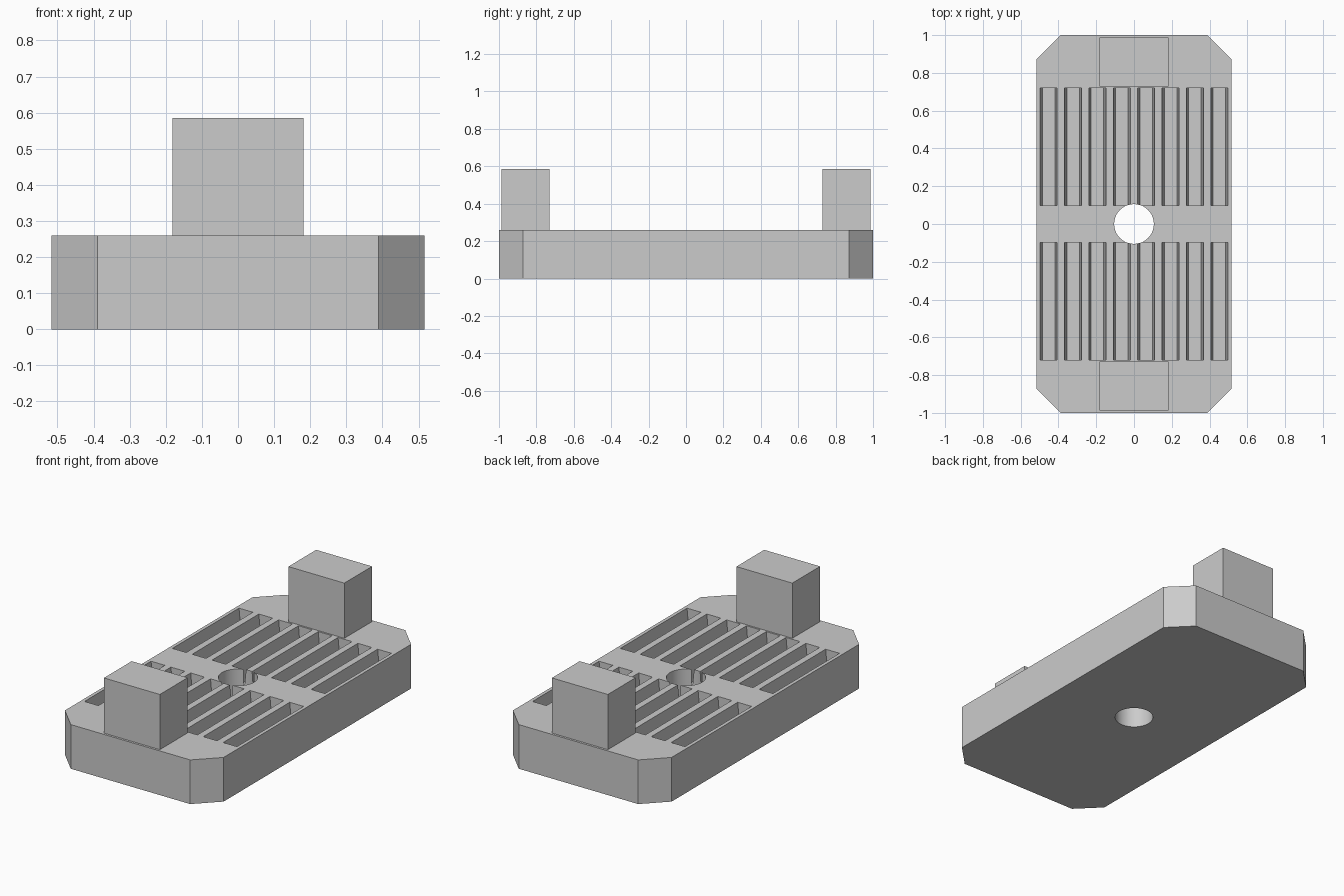
import bpy, bmesh
from math import radians

cube = bpy.data.objects.get("Cube")
if cube:
    bpy.data.objects.remove(cube, do_unlink=True)

grey = bpy.data.materials.new("plain grey")
grey.use_nodes = True
colour = (0.6, 0.6, 0.6, 1)
grey.diffuse_color = colour
grey.node_tree.nodes["Principled BSDF"].inputs["Base Color"].default_value = colour


def make_object(name, bm):
    bmesh.ops.recalc_face_normals(bm, faces=bm.faces)
    mesh = bpy.data.meshes.new(name)
    bm.to_mesh(mesh)
    bm.free()
    mesh.materials.append(grey)
    obj = bpy.data.objects.new(name, mesh)
    bpy.context.collection.objects.link(obj)
    return obj


def frustum(bm, x, y, z0, z1, low, high):
    """Box whose bottom and top half sizes may differ."""
    signs = ((-1, -1), (1, -1), (1, 1), (-1, 1))
    rings = [[bm.verts.new((x + a * half[0], y + b * half[1], z)) for a, b in signs]
             for z, half in ((z0, low), (z1, high))]
    bm.faces.new(rings[0])
    bm.faces.new(rings[1])
    for i in range(4):
        j = (i + 1) % 4
        bm.faces.new((rings[0][i], rings[0][j], rings[1][j], rings[1][i]))
    return rings[1]


def cut(target, cutter):
    cutter.hide_render = True
    mod = target.modifiers.new("cut", "BOOLEAN")
    mod.operation = "DIFFERENCE"
    mod.solver = "EXACT"
    mod.object = cutter
    bpy.context.view_layer.objects.active = target
    bpy.ops.object.modifier_apply(modifier=mod.name)
    bpy.data.objects.remove(cutter, do_unlink=True)


HALF_X, HALF_Y, HEIGHT, CORNER = 0.517, 1.0, 0.26, 0.128

# Base slab with chamfered upright corners
bm = bmesh.new()
frustum(bm, 0, 0, 0, HEIGHT, (HALF_X, HALF_Y), (HALF_X, HALF_Y))
uprights = [e for e in bm.edges if abs(e.verts[0].co.z - e.verts[1].co.z) > 0.1]
bmesh.ops.bevel(bm, geom=uprights, offset=CORNER, segments=1, affect="EDGES")
base = make_object("base_slab", bm)

# Two rows of eight slots, narrowing slightly toward the floor
PITCH, DEPTH, OVER = 0.129, 0.13, 0.02
bm = bmesh.new()
for side in (-1, 1):
    for i in range(8):
        frustum(bm, (i - 3.5) * PITCH, side * 0.409, HEIGHT - DEPTH, HEIGHT + OVER,
                (0.033, 0.31), (0.047, 0.31))
cut(base, make_object("slot_cutter", bm))

# Round hole through the middle
bm = bmesh.new()
bmesh.ops.create_cone(bm, cap_ends=True, segments=64, radius1=0.105,
                      radius2=0.105, depth=1)
cut(base, make_object("hole_cutter", bm))

bpy.ops.object.select_all(action="DESELECT")
base.select_set(True)
bpy.context.view_layer.objects.active = base
bpy.ops.object.shade_smooth_by_angle(angle=radians(20))

# Upright lugs with sloped caps, one at each end
for name, side in (("front_lug", -1), ("back_lug", 1)):
    bm = bmesh.new()
    foot = (0.182, 0.129)
    frustum(bm, 0, side * 0.858, HEIGHT - 0.01, 0.52, foot, foot)
    top = [f for f in bm.faces if all(v.co.z > 0.5 for v in f.verts)]
    bmesh.ops.inset_region(bm, faces=top, thickness=0.065)
    for v in top[0].verts:
        v.co.z = 0.585
    make_object(name, bm)
